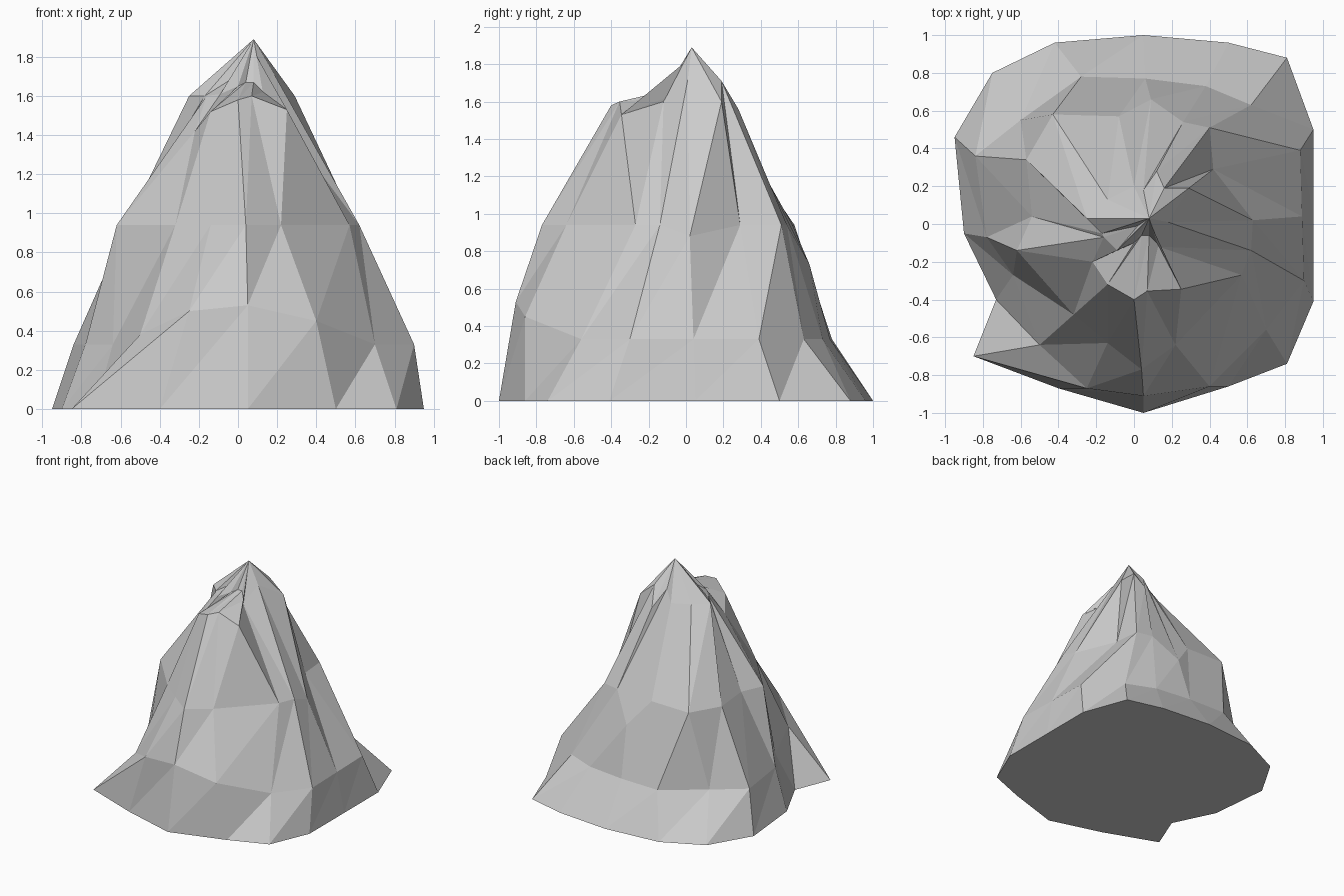
import bpy, bmesh
from mathutils import Vector

if "Cube" in bpy.data.objects:
    bpy.data.objects.remove(bpy.data.objects["Cube"])

N = 16  # ridges and gullies around the peak, counter-clockwise from +x


def contour(outline, z, heights=None):
    """One level line: xy outline at a common height, with local exceptions."""
    heights = heights or {}
    return [Vector((x, y, heights.get(i, z))) for i, (x, y) in enumerate(outline)]


# Level lines from foot to shoulder
foot = contour([(.95, .05), (.95, .5), (.81, .88), (.5, .96), (.05, 1), (-.42, .96),
                (-.75, .8), (-.95, .46), (-.9, -.05), (-.73, -.4), (-.85, -.7),
                (-.4, -.87), (.05, -1), (.5, -.86), (.81, -.74), (.95, -.41)], 0)
skirt = contour([(.89, .04), (.88, .39), (.62, .63), (.38, .73), (.06, .77), (-.28, .78),
                 (-.6, .55), (-.84, .36), (-.78, -.07), (-.64, -.27), (-.5, -.64),
                 (-.25, -.87), (.05, -.91), (.4, -.86), (.7, -.56), (.9, -.3)],
                .33, {10: .38, 11: .5, 12: .53, 13: .45})
slope = contour([(.63, .02), (.42, .29), (.4, .51), (.26, .54), (.09, .66), (-.08, .57),
                 (-.43, .58), (-.57, .34), (-.54, .04), (-.62, -.14), (-.32, -.48),
                 (-.14, -.63), (.04, -.77), (.22, -.64), (.57, -.27), (.62, -.14)],
                .94, {0: .88, 4: .73})
shoulder = contour([(.18, .01), (.29, .19), (.16, .19), (.12, .28), (.05, .18), (0, .2),
                    (-.14, .13), (-.25, .03), (-.17, -.05), (-.16, -.07), (-.22, -.2),
                    (-.14, -.32), (0, -.4), (.07, -.355), (.25, -.345), (.13, -.12)],
                   1.6, {0: 1.72, 2: 1.71, 3: 1.56, 4: 1.7, 10: 1.42,
                         11: 1.52, 12: 1.58, 14: 1.53})

# Collar under the summit, with a flat ledge at the front
apex = Vector((.08, .03, 1.89))
collar = [p.lerp(apex, .7) for p in shoulder]
ledge = {9: (.02, -.01, 1.72), 10: (-.09, -.14, 1.61), 11: (0, -.1, 1.65),
         12: (.04, -.06, 1.67), 13: (.08, -.06, 1.67), 14: (.13, -.11, 1.62)}
for i, p in ledge.items():
    collar[i] = Vector(p)

# Skin the level lines with triangles, close the summit and the underside
bm = bmesh.new()
rings = [[bm.verts.new(p) for p in ring] for ring in (foot, skirt, slope, shoulder, collar)]
for low, high in zip(rings, rings[1:]):
    for i in range(N):
        j = (i + 1) % N
        bm.faces.new((low[i], low[j], high[j]))
        bm.faces.new((low[i], high[j], high[i]))
tip = bm.verts.new(apex)
for i in range(N):
    bm.faces.new((rings[-1][i], rings[-1][(i + 1) % N], tip))
bm.faces.new(rings[0][::-1])

mesh = bpy.data.meshes.new("mountain")
bm.to_mesh(mesh)
bm.free()
bpy.context.collection.objects.link(bpy.data.objects.new("mountain", mesh))
